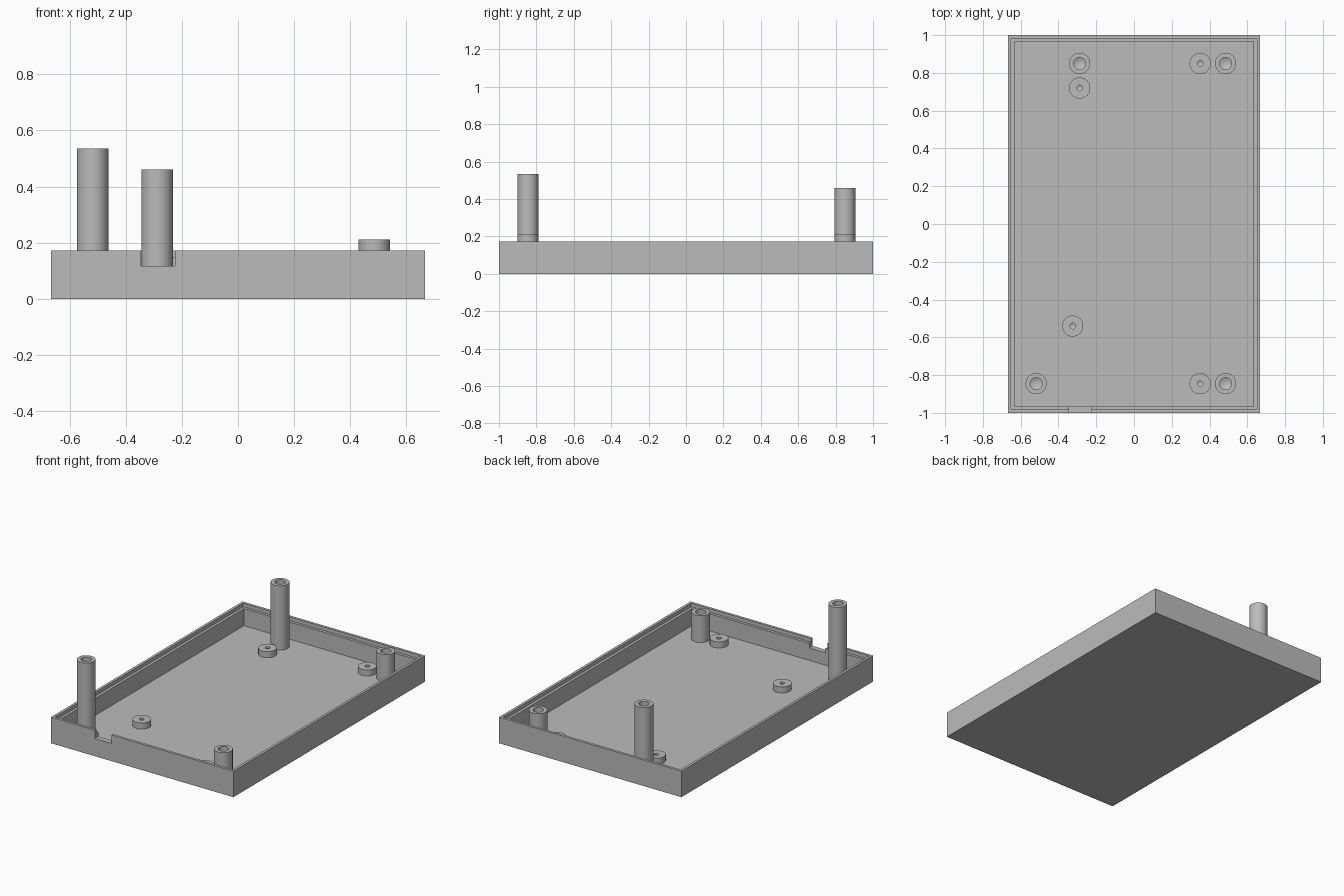
import bpy, bmesh, math

default = bpy.data.objects.get("Cube")
if default:
    bpy.data.objects.remove(default, do_unlink=True)

# Single plastic colour
grey = bpy.data.materials.new("grey plastic")
grey.use_nodes = True
colour = (0.5, 0.5, 0.5, 1)
grey.diffuse_color = colour
grey.node_tree.nodes["Principled BSDF"].inputs["Base Color"].default_value = colour

HALF_X, HALF_Y, HEIGHT = 0.667, 1.0, 0.172
FLOOR, WALL, LIP, LEDGE_Z = 0.035, 0.035, 0.017, 0.148


def finish(name, bm):
    bmesh.ops.recalc_face_normals(bm, faces=bm.faces)
    mesh = bpy.data.meshes.new(name)
    bm.to_mesh(mesh)
    bm.free()
    mesh.materials.append(grey)
    obj = bpy.data.objects.new(name, mesh)
    bpy.context.collection.objects.link(obj)
    return obj


def select_only(obj):
    bpy.ops.object.select_all(action='DESELECT')
    obj.select_set(True)
    bpy.context.view_layer.objects.active = obj


def bridge(bm, rings):
    for a, b in zip(rings, rings[1:]):
        n = len(a)
        for i in range(n):
            j = (i + 1) % n
            bm.faces.new((a[i], a[j], b[j], b[i]))


def make_tray():
    # Rectangular loops: outer wall, rim, stepped ledge, inner wall, floor
    profile = [(0, 0), (0, HEIGHT), (LIP, HEIGHT), (LIP, LEDGE_Z),
               (WALL, LEDGE_Z), (WALL, FLOOR)]
    bm = bmesh.new()
    rings = [[bm.verts.new((sx * (HALF_X - inset), sy * (HALF_Y - inset), z))
              for sx, sy in ((-1, -1), (1, -1), (1, 1), (-1, 1))]
             for inset, z in profile]
    bridge(bm, rings)
    bm.faces.new(rings[0])
    bm.faces.new(rings[-1])
    return finish("tray", bm)


def cut_notch(tray):
    # Cable notch through the front wall
    bm = bmesh.new()
    bmesh.ops.create_cube(bm, size=1)
    cutter = finish("notch_cutter", bm)
    cutter.hide_render = True
    cutter.scale = (0.12, 0.1, 0.2)
    cutter.location = (-0.285, -HALF_Y, 0.217)
    mod = tray.modifiers.new("notch", 'BOOLEAN')
    mod.operation = 'DIFFERENCE'
    mod.solver = 'EXACT'
    mod.object = cutter
    select_only(tray)
    bpy.ops.object.modifier_apply(modifier=mod.name)
    bpy.data.objects.remove(cutter, do_unlink=True)


def make_post(name, x, y, top, radius, hole, depth, sides=40):
    # Turned post with a blind hole ending in a drill point
    profile = [(radius, FLOOR), (radius, top), (hole, top), (hole, top - depth)]
    bm = bmesh.new()
    rings = []
    for r, z in profile:
        angles = [math.tau * i / sides for i in range(sides)]
        rings.append([bm.verts.new((r * math.cos(a), r * math.sin(a), z))
                      for a in angles])
    bridge(bm, rings)
    bm.faces.new(rings[0])
    tip = bm.verts.new((0, 0, top - depth - hole * 0.5))
    for i in range(sides):
        bm.faces.new((rings[-1][i], rings[-1][(i + 1) % sides], tip))
    obj = finish(name, bm)
    obj.location = (x, y, 0)
    select_only(obj)
    bpy.ops.object.shade_smooth_by_angle(angle=math.radians(25))


cut_notch(make_tray())

# Hollow screw posts
for name, x, y, top in (("front_tall_post", -0.518, -0.845, 0.535),
                        ("back_tall_post", -0.288, 0.85, 0.46),
                        ("front_short_post", 0.485, -0.845, 0.212),
                        ("back_short_post", 0.485, 0.85, 0.212)):
    make_post(name, x, y, top, 0.056, 0.032, 0.13)

# Low board standoffs with pilot holes
for name, x, y in (("front_left_standoff", 0.35, -0.845),
                   ("back_left_standoff", 0.35, 0.85),
                   ("back_right_standoff", -0.288, 0.72),
                   ("front_right_standoff", -0.325, -0.54)):
    make_post(name, x, y, 0.075, 0.056, 0.015, 0.03)
